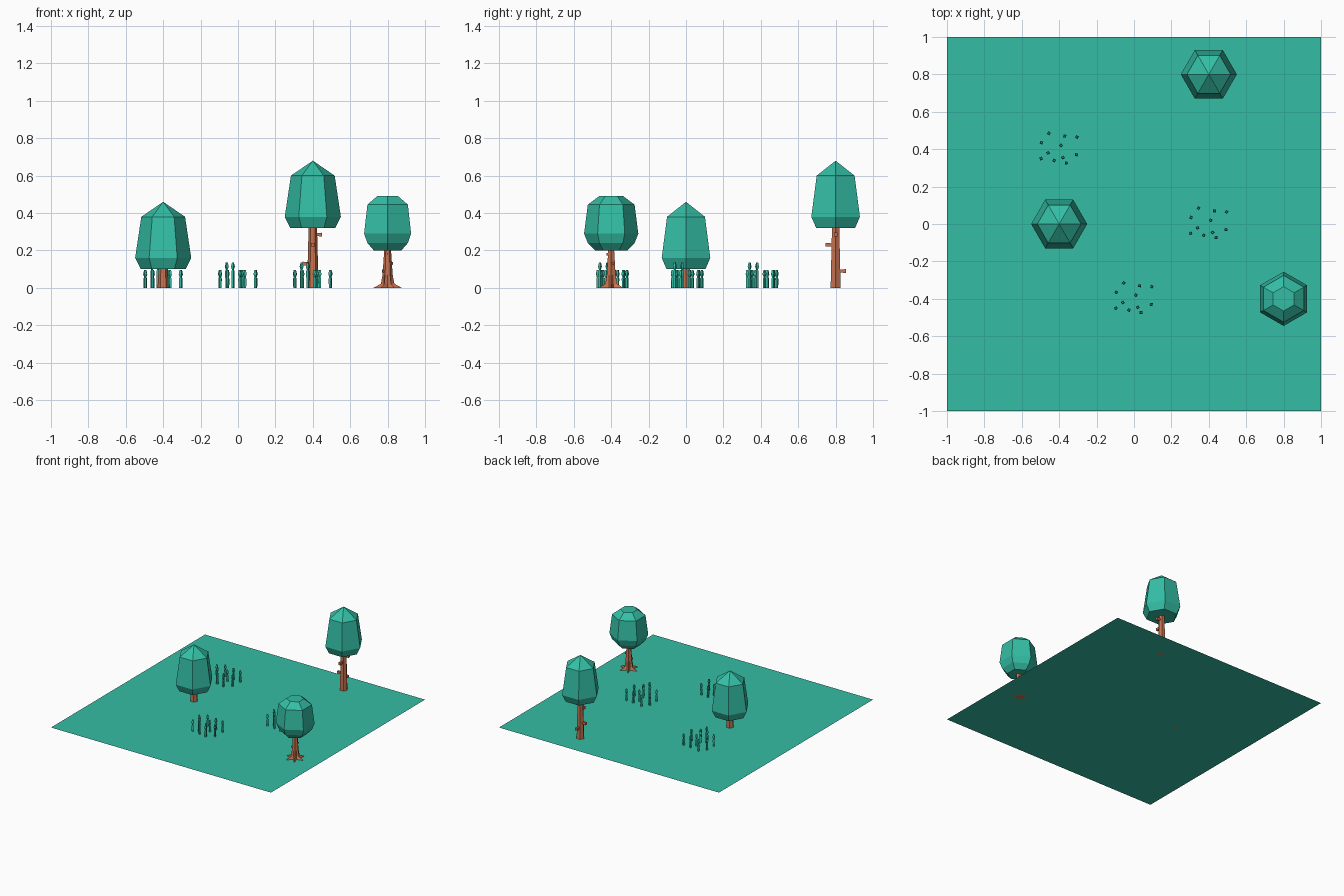
import bpy, bmesh, math, random
from mathutils import Vector

if "Cube" in bpy.data.objects:
    bpy.data.objects.remove(bpy.data.objects["Cube"])

random.seed(4)


def material(name, color):
    m = bpy.data.materials.new(name)
    m.diffuse_color = color
    m.use_nodes = True
    m.node_tree.nodes["Principled BSDF"].inputs["Base Color"].default_value = m.diffuse_color
    return m


LEAF = material("leaf_green", (0.034, 0.515, 0.376, 1))
BARK = material("bark_brown", (0.578, 0.171, 0.08, 1))


def finish(name, bm, mat, location=(0, 0, 0)):
    me = bpy.data.meshes.new(name)
    bmesh.ops.recalc_face_normals(bm, faces=bm.faces)
    bm.to_mesh(me)
    bm.free()
    me.materials.append(mat)
    ob = bpy.data.objects.new(name, me)
    ob.location = location
    bpy.context.collection.objects.link(ob)
    return ob


def loft(bm, levels, sides=6, turn=0.0, origin=(0, 0, 0), axis=(0, 0, 1)):
    """Stack polygon rings (radius, distance) along an axis; radius 0 makes a point.
    A radius pair alternates between tip and valley, giving a star."""
    q = Vector((0, 0, 1)).rotation_difference(Vector(axis))
    rings = []
    for r, h in levels:
        pair = r if isinstance(r, tuple) else (r, r)
        n = 1 if pair[0] == 0 else sides
        ring = []
        for i in range(n):
            a = turn + math.tau * i / sides
            p = Vector((pair[i % 2] * math.cos(a), pair[i % 2] * math.sin(a), h))
            ring.append(bm.verts.new(Vector(origin) + q @ p))
        rings.append(ring)
    for lo, hi in zip(rings, rings[1:]):
        for i in range(sides):
            j = (i + 1) % sides
            if len(hi) == 1:
                bm.faces.new((lo[i], lo[j], hi[0]))
            else:
                bm.faces.new((lo[i], lo[j], hi[j], hi[i]))
    for ring in (rings[0], rings[-1]):
        if len(ring) > 2:
            bm.faces.new(ring)


def tree(name, x, y, crown, trunk, sides=6, turn=0.0, trunk_turn=0.0, stubs=(), stub_r=0.014):
    bm = bmesh.new()
    loft(bm, crown, 6, turn)
    finish(name + "_crown", bm, LEAF, (x, y, 0))
    bm = bmesh.new()
    loft(bm, trunk, sides, trunk_turn)
    finish(name + "_trunk", bm, BARK, (x, y, 0))
    # Short cut-off branches
    if stubs:
        bm = bmesh.new()
        for angle, z, reach in stubs:
            d = (math.cos(math.radians(angle)), math.sin(math.radians(angle)), 0)
            loft(bm, [(stub_r * 0.8, 0.012), (stub_r, reach)], 4, math.pi / 4, (0, 0, z), d)
        finish(name + "_branch_stubs", bm, BARK, (x, y, 0))


# Ground
bm = bmesh.new()
bmesh.ops.create_grid(bm, x_segments=1, y_segments=1, size=1)
finish("ground", bm, LEAF)

# Short tree
tree("short_tree", -0.4, 0,
     [(0.12, 0.10), (0.15, 0.16), (0.117, 0.38), (0, 0.46)],
     [(0.03, 0), (0.024, 0.12)])

# Tall tree
tree("tall_tree", 0.4, 0.8,
     [(0.12, 0.32), (0.15, 0.38), (0.117, 0.60), (0, 0.68)],
     [(0.031, 0), (0.022, 0.34)],
     stubs=[(0, 0.285, 0.05), (180, 0.13, 0.055), (-90, 0.23, 0.055), (90, 0.09, 0.055)])

# Round tree with spreading roots
tree("round_tree", 0.8, -0.4,
     [(0.085, 0.20), (0.125, 0.24), (0.145, 0.29), (0.125, 0.445), (0.065, 0.49)],
     [((0.076, 0.026), 0), ((0.036, 0.022), 0.022), ((0.027, 0.022), 0.07),
      ((0.017, 0.015), 0.22)],
     sides=12, turn=math.pi / 2,
     stubs=[(20, 0.13, 0.028), (-100, 0.18, 0.025), (190, 0.09, 0.03)], stub_r=0.009)

# Grass patches: x, y offset and height of every stalk
STALKS = [(-.095, .035, .095), (-.055, .085, .095), (.03, .07, .095), (.095, .065, .095),
          (.01, .02, .095), (.092, -.03, .095), (.02, -.045, .095), (-.06, -.02, .135),
          (-.097, -.05, .095), (-.027, -.06, .135), (.038, -.073, .095)]
turns = [random.uniform(0, math.pi / 2) for _ in STALKS]
for name, x, y in (("grass_left", -0.4, 0.4), ("grass_front", 0, -0.4), ("grass_right", 0.4, 0)):
    bm = bmesh.new()
    for (dx, dy, h), t in zip(STALKS, turns):
        loft(bm, [(0.008, 0), (0.009, h - 0.045), (0.005, h - 0.038),
                  (0.011, h - 0.022), (0.006, h)], 4, t, (dx, dy, 0))
    finish(name, bm, LEAF, (x, y, 0))
